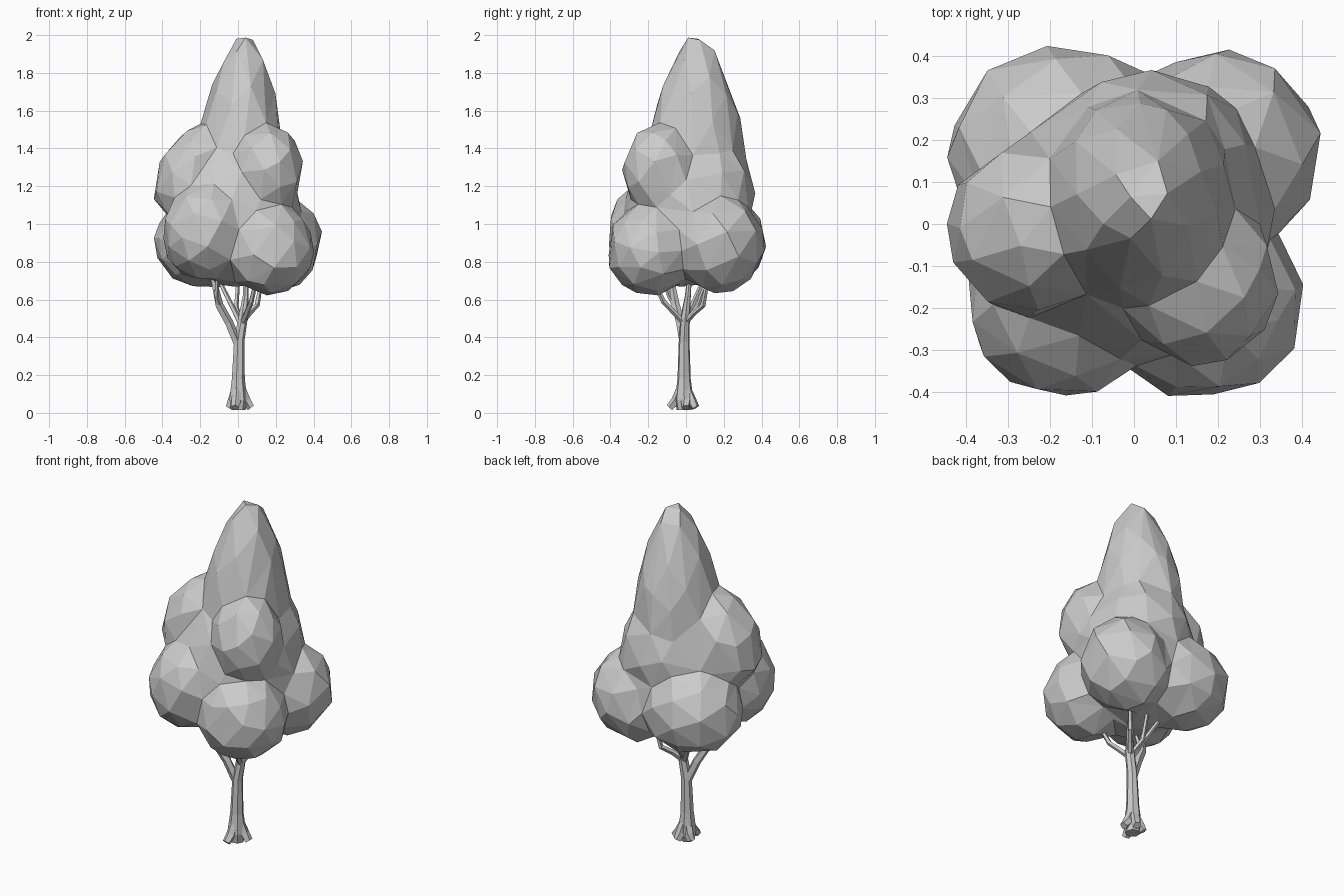
import bpy, bmesh, math
from mathutils import Vector

if "Cube" in bpy.data.objects:
    bpy.data.objects.remove(bpy.data.objects["Cube"])


def finish(name, bm):
    bmesh.ops.recalc_face_normals(bm, faces=bm.faces)
    me = bpy.data.meshes.new(name)
    bm.to_mesh(me)
    bm.free()
    ob = bpy.data.objects.new(name, me)
    bpy.context.collection.objects.link(ob)
    return ob


def add_clump(bm, centre, size, taper=0.0, lean=0.0):
    """Leaf clump, optionally narrowing upwards and leaning in x."""
    verts = bmesh.ops.create_icosphere(bm, subdivisions=3, radius=1)["verts"]
    for v in verts:
        n = v.co.normalized()
        k = 1 - taper * n.z
        v.co = Vector(centre) + Vector((n.x * size[0] * k + lean * n.z, n.y * size[1] * k, n.z * size[2]))


def bake(ob):
    """Replace the object's mesh with its modified result."""
    dg = bpy.context.evaluated_depsgraph_get()
    ob.data = bpy.data.meshes.new_from_object(ob.evaluated_get(dg))
    ob.modifiers.clear()


def limb(name, path, sides=6):
    """Faceted tube through (x, y, z, radius) points."""
    bm = bmesh.new()
    pts = [Vector(p[:3]) for p in path]
    rings = []
    for i, p in enumerate(pts):
        d = (pts[min(i + 1, len(pts) - 1)] - pts[max(i - 1, 0)]).normalized()
        q = Vector((0, 0, 1)).rotation_difference(d)
        rings.append([bm.verts.new(p + q @ Vector((math.cos(t), math.sin(t), 0)) * path[i][3])
                      for t in [math.tau * s / sides for s in range(sides)]])
    for r0, r1 in zip(rings, rings[1:]):
        for s in range(sides):
            bm.faces.new((r0[s], r0[(s + 1) % sides], r1[(s + 1) % sides], r1[s]))
    bm.faces.new(rings[0])
    bm.faces.new(rings[-1])
    return finish(name, bm)


# Foliage clumps: lower ring, middle ring, core, tapered crown
bm = bmesh.new()
for centre, size, taper, lean in [
    ((-0.17, -0.18, 0.965), (0.23, 0.235, 0.26), 0, 0.02),       # low front left
    ((0.165, -0.19, 0.87), (0.24, 0.23, 0.245), 0.05, 0),        # low front right
    ((0.205, 0.175, 0.89), (0.24, 0.24, 0.255), 0, 0.02),        # low back right
    ((-0.165, 0.175, 0.91), (0.28, 0.25, 0.25), 0.05, 0),        # low back left
    ((-0.225, -0.01, 1.27), (0.21, 0.21, 0.26), 0.1, 0.05),      # middle left
    ((0.16, -0.14, 1.29), (0.185, 0.195, 0.235), 0, 0),          # middle front right
    ((0.04, 0.13, 1.18), (0.25, 0.235, 0.28), 0.05, 0),          # middle back
    ((0.0, 0.01, 1.1), (0.33, 0.33, 0.38), 0.1, 0),              # core
    ((0.0, -0.01, 0.9), (0.33, 0.34, 0.23), 0, 0),               # underside
    ((0.015, 0.055, 1.485), (0.22, 0.245, 0.517), 0.34, 0.02),   # crown
]:
    add_clump(bm, centre, size, taper, lean)
leaves = finish("leaves", bm)

# Fuse the clumps, soften the creases, then reduce to coarse facets
remesh = leaves.modifiers.new("fuse", "REMESH")
remesh.mode = "VOXEL"
remesh.voxel_size = 0.02
soften = leaves.modifiers.new("soften", "SMOOTH")
soften.factor = 0.5
soften.iterations = 6
bake(leaves)
tris = sum(len(p.vertices) - 2 for p in leaves.data.polygons)
facets = leaves.modifiers.new("facets", "DECIMATE")
facets.ratio = 340 / tris
bake(leaves)
leaves.data.shade_flat()

# Trunk with flared foot
limb("trunk", [(0, -0.01, 0.015, 0.04), (0, -0.01, 0.07, 0.05), (0, -0.01, 0.18, 0.036),
               (0.005, -0.01, 0.38, 0.029), (0.025, -0.005, 0.5, 0.026),
               (0.04, 0.01, 0.62, 0.016), (0.04, 0.02, 0.74, 0.012)], sides=7)

# Root toes
for i, (x, y) in enumerate([(0.07, 0.0), (-0.045, 0.02), (-0.015, -0.085), (0.02, 0.05)]):
    limb(f"root_{i + 1}", [(x * 0.1, y * 0.1 - 0.01, 0.15, 0.024),
                           (x * 0.6, y * 0.6, 0.065, 0.027), (x, y, 0.028, 0.022)], sides=5)

# Branches rising into the foliage
branches = {
    "branch_left": [(0, -0.01, 0.36, 0.024), (-0.05, -0.03, 0.48, 0.024),
                    (-0.1, -0.055, 0.57, 0.023), (-0.12, -0.07, 0.66, 0.018), (-0.14, -0.08, 0.75, 0.014)],
    "branch_left_twig": [(-0.1, -0.055, 0.56, 0.014), (-0.115, -0.09, 0.62, 0.012), (-0.11, -0.12, 0.72, 0.011)],
    "branch_inner": [(0.015, -0.005, 0.47, 0.016), (-0.03, 0.03, 0.56, 0.014), (-0.1, 0.09, 0.7, 0.011)],
    "branch_right": [(0.02, -0.005, 0.48, 0.018), (0.06, 0.04, 0.53, 0.016),
                     (0.1, 0.09, 0.57, 0.015), (0.12, 0.11, 0.68, 0.011)],
    "branch_front": [(0.02, -0.005, 0.47, 0.016), (0.05, -0.07, 0.54, 0.015),
                     (0.07, -0.12, 0.59, 0.014), (0.09, -0.16, 0.68, 0.011)],
    "branch_back": [(0.02, 0.0, 0.49, 0.015), (-0.01, 0.06, 0.56, 0.013), (0.0, 0.11, 0.7, 0.011)],
}
for name, path in branches.items():
    limb(name, path, sides=5)
